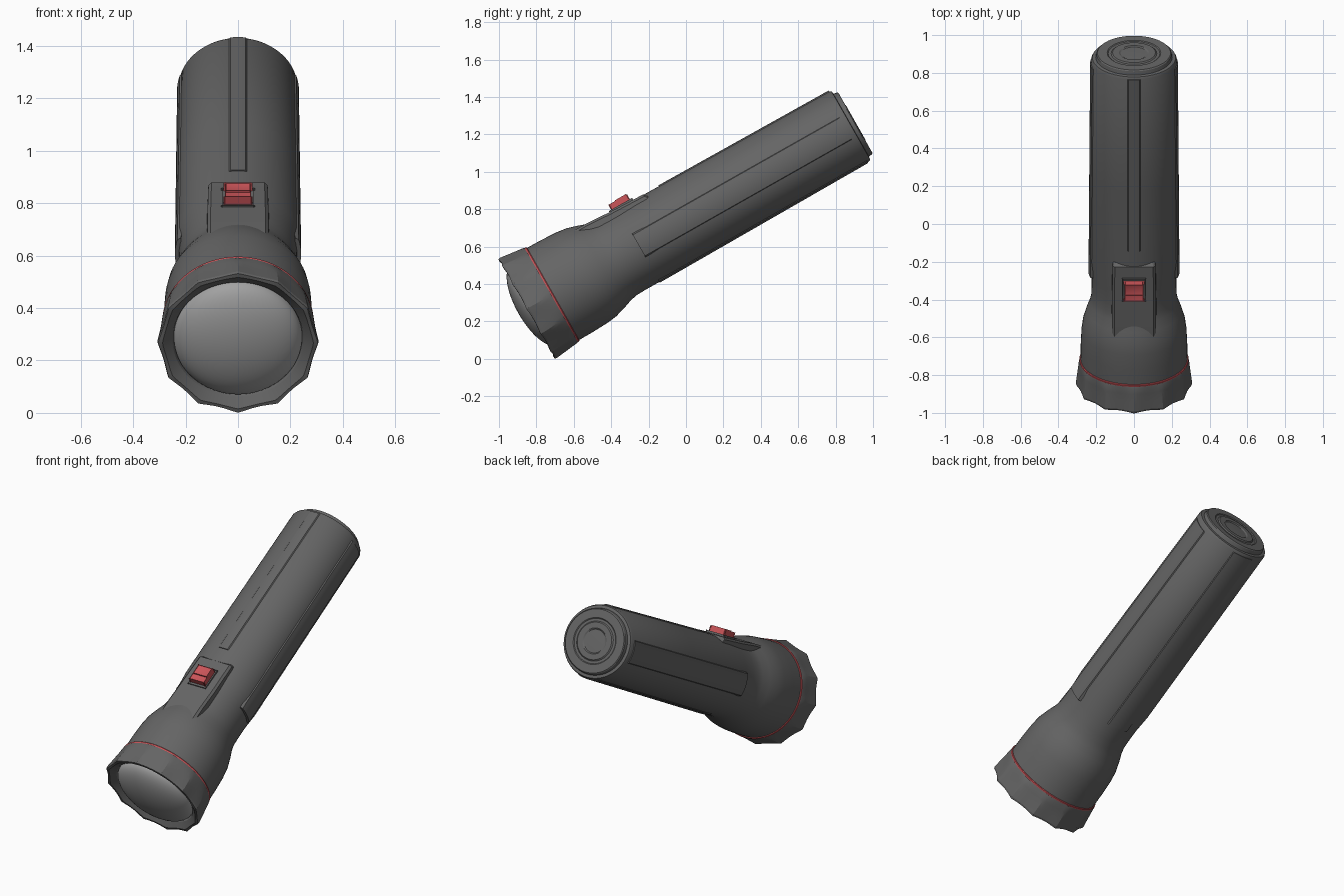
import bpy, bmesh, math
from mathutils import Matrix, Vector

if "Cube" in bpy.data.objects:
    bpy.data.objects.remove(bpy.data.objects["Cube"])

# Local frame: x sideways, u = "up" across the barrel, s = distance along the axis from the lens rim
ANG = math.radians(29.5)
C, S = math.cos(ANG), math.sin(ANG)
ORIGIN = Vector((0, -0.853, 0.266))
FRAME = Matrix(((1, 0, 0), (0, S, C), (0, -C, S))).to_4x4()
FRAME.translation = ORIGIN


def material(name, r, g, b):
    m = bpy.data.materials.new(name)
    m.diffuse_color = (r, g, b, 1)
    m.use_nodes = True
    m.node_tree.nodes["Principled BSDF"].inputs["Base Color"].default_value = m.diffuse_color
    return m


dark = material("dark_plastic", 0.13, 0.13, 0.13)
glass = material("lens_grey", 0.36, 0.36, 0.36)
red = material("red", 0.6, 0.09, 0.1)


def finish(name, bm, mat, angle=30):
    bmesh.ops.remove_doubles(bm, verts=bm.verts, dist=1e-5)
    bmesh.ops.recalc_face_normals(bm, faces=bm.faces)
    me = bpy.data.meshes.new(name)
    bm.to_mesh(me)
    bm.free()
    me.transform(FRAME)
    me.materials.append(mat)
    ob = bpy.data.objects.new(name, me)
    bpy.context.collection.objects.link(ob)
    bpy.context.view_layer.objects.active = ob
    ob.select_set(True)
    bpy.ops.object.shade_smooth_by_angle(angle=math.radians(angle))
    ob.select_set(False)
    return ob


def widen(s):
    """The grip is slightly wider than it is tall."""
    return 1.0 + 0.05 * min(1, max(0, (s - 0.68) / 0.1))


def lathe(name, profile, segs=64, mat=dark, scallop=None, angle=30, oval=False):
    """Spin (s, r) points; scallop gives (radial cut, axial cut) per point for 12 lobes."""
    bm = bmesh.new()
    rings = []
    for i, (s, r) in enumerate(profile):
        dr, ds = scallop[i] if scallop else (0, 0)
        ring = []
        for k in range(segs):
            a = 2 * math.pi * k / segs
            w = abs(math.sin(6 * a))
            rr = r - dr * w
            wx = widen(s) if oval else 1
            ring.append(bm.verts.new((rr * wx * math.cos(a), rr * math.sin(a), s + ds * w)))
        rings.append(ring)
    for a, b in zip(rings, rings[1:]):
        for k in range(segs):
            j = (k + 1) % segs
            bm.faces.new((a[k], a[j], b[j], b[k]))
    return finish(name, bm, mat, angle)


def loft(name, sections):
    """Join (s, [(x, u), ...]) cross-sections and cap the ends."""
    bm = bmesh.new()
    rows = [[bm.verts.new((x, -u, s)) for x, u in pts] for s, pts in sections]
    n = len(rows[0])
    for a, b in zip(rows, rows[1:]):
        for k in range(n):
            j = (k + 1) % n
            bm.faces.new((a[k], a[j], b[j], b[k]))
    bm.faces.new(rows[0])
    bm.faces.new(rows[-1])
    return finish(name, bm, dark)


def body_r(s):
    return 0.225 - 0.009 * (s - 0.6) / 1.4


def strip(name, ang, half, s0, s1, proud):
    """Raised curved grip strip, ang measured from the top of the barrel."""
    def section(s):
        r, h = body_r(s), half / body_r(s)
        t = [-h + 2 * h * i / 8 for i in range(9)]
        pts = [(r + proud, v) for v in t]
        pts = [(r - 0.006, -h - 0.05)] + pts + [(r - 0.006, h + 0.05)]
        return s, [(1.05 * q * math.sin(ang + v), q * math.cos(ang + v)) for q, v in pts]
    return loft(name, [section(s0), section(s1)])


def block(name, x, u0, u1, s0, s1, bevel, mat=dark):
    bm = bmesh.new()
    bmesh.ops.create_cube(bm, size=1)
    for v in bm.verts:
        v.co = (v.co.x * 2 * x, -(u0 + (v.co.y + 0.5) * (u1 - u0)),
                s0 + (v.co.z + 0.5) * (s1 - s0))
    bmesh.ops.bevel(bm, geom=bm.edges[:], offset=bevel, segments=2, profile=0.5, affect='EDGES')
    return finish(name, bm, mat)


# Barrel with flared head and ringed tail cap
lathe("barrel", [
    (0.13, 0.27), (0.15, 0.283), (0.25, 0.282), (0.34, 0.278), (0.40, 0.27), (0.46, 0.252),
    (0.51, 0.234), (0.55, 0.226), (0.60, 0.224), (0.68, 0.224), (0.78, body_r(0.78)),
    (1.3, body_r(1.3)), (1.98, body_r(1.98)), (1.993, 0.21), (1.995, 0.193), (2.016, 0.189),
    (2.021, 0.184), (2.021, 0.135), (2.017, 0.13), (2.017, 0.115), (2.023, 0.108),
    (2.023, 0.075), (2.018, 0.068), (2.018, 0.05), (2.021, 0.0)], oval=True)

# Bezel with twelve flats
lathe("bezel", [
    (0.155, 0.26), (0.155, 0.287), (0.145, 0.292), (0.11, 0.296), (0.06, 0.302), (0.012, 0.308),
    (0.0, 0.305), (0.0, 0.288), (0.03, 0.25), (0.06, 0.24)],
    segs=96, angle=20, scallop=[
    (0, 0), (0, 0), (0.003, 0), (0.007, 0), (0.010, 0), (0.013, 0.004),
    (0.013, 0.006), (0.008, 0.005), (0, 0), (0, 0)])

# Domed lens
dome = []
for i in range(13):
    t = math.pi / 2 * i / 12
    dome.append((0.046 - 0.095 * math.sin(t), 0.245 * math.cos(t)))
lathe("lens", dome, mat=glass)

# Red seal ring between bezel and head
lathe("seal_ring", [(0.150, 0.27), (0.150, 0.287), (0.154, 0.289), (0.160, 0.289),
                    (0.164, 0.286), (0.164, 0.27)], mat=red)

# Grip strips on both sides, underside and top
for label, sign in (("right", 1), ("left", -1)):
    strip("grip_strip_" + label, sign * math.pi / 2, 0.064, 0.69, 1.96, 0.005)
strip("grip_strip_bottom", math.pi, 0.064, 0.69, 1.975, 0.004)
strip("grip_strip_top", 0, 0.027, 0.94, 1.98, 0.005)


# Flat switch platform blended into the barrel
def deck(x, u):
    return [(-x - 0.006, 0.12), (-x, u - 0.012), (-x + 0.012, u),
            (x - 0.012, u), (x, u - 0.012), (x + 0.006, 0.12)]


loft("switch_platform", [(0.42, deck(0.116, 0.24)), (0.51, deck(0.116, 0.24)),
                         (0.64, deck(0.116, 0.232)), (0.845, deck(0.113, 0.226)),
                         (0.862, deck(0.110, 0.205))])

# Switch frame and red slider button
block("switch_frame", 0.06, 0.2, 0.235, 0.645, 0.78, 0.004)
block("switch_button", 0.05, 0.22, 0.264, 0.66, 0.765, 0.005, red)
block("switch_button_ridge", 0.046, 0.25, 0.269, 0.70, 0.762, 0.004, red)
